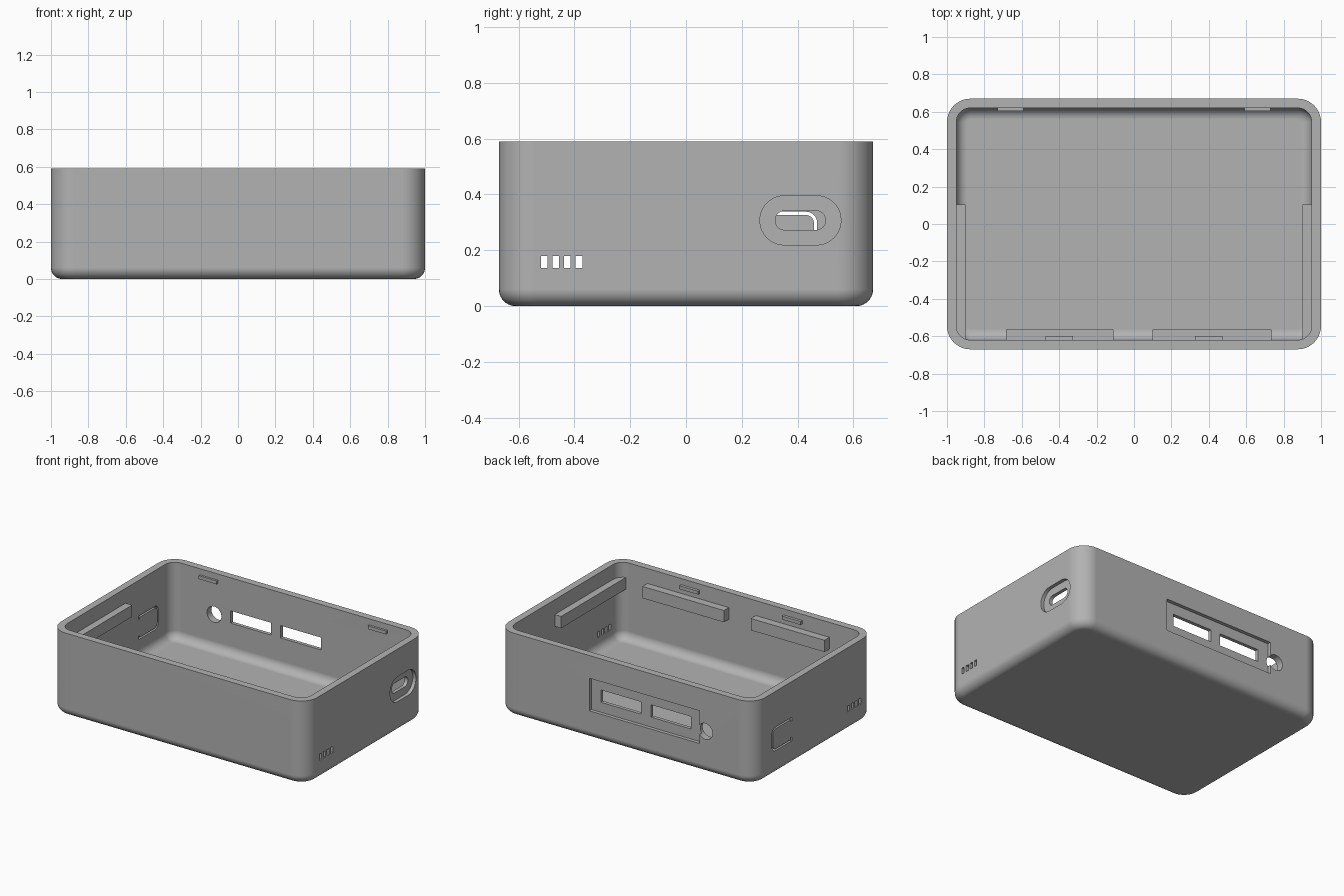
import bpy
import bmesh
from math import sin, cos, pi

if "Cube" in bpy.data.objects:
    bpy.data.objects.remove(bpy.data.objects["Cube"], do_unlink=True)

HX, HY, H = 1.0, 0.67, 0.59
WALL, CORNER, FILLET = 0.05, 0.125, 0.06
STEPS = 10

grey = bpy.data.materials.new("plain grey")
grey.use_nodes = True
GREY = (0.45, 0.45, 0.45, 1)
grey.diffuse_color = GREY
grey.node_tree.nodes["Principled BSDF"].inputs["Base Color"].default_value = GREY


def make_object(name, bm):
    bmesh.ops.recalc_face_normals(bm, faces=bm.faces)
    mesh = bpy.data.meshes.new(name)
    bm.to_mesh(mesh)
    bm.free()
    mesh.materials.append(grey)
    obj = bpy.data.objects.new(name, mesh)
    bpy.context.collection.objects.link(obj)
    return obj


def rounded(cx, cy, hx, hy, r, steps=STEPS):
    """Outline of a rounded rectangle, counter-clockwise."""
    pts = []
    for k, (sx, sy) in enumerate([(1, 1), (-1, 1), (-1, -1), (1, -1)]):
        for i in range(steps + 1):
            a = pi / 2 * (k + i / steps)
            pts.append((cx + sx * (hx - r) + r * cos(a), cy + sy * (hy - r) + r * sin(a)))
    return pts


def prism(name, pts, axis, lo, hi):
    """Extrude a 2D outline along the x or y axis."""
    bm = bmesh.new()
    rings = [[bm.verts.new((d, u, v) if axis == "x" else (u, d, v)) for u, v in pts]
             for d in (lo, hi)]
    n = len(pts)
    for ring in rings:
        bm.faces.new(ring)
    for i in range(n):
        j = (i + 1) % n
        bm.faces.new((rings[0][i], rings[0][j], rings[1][j], rings[1][i]))
    return make_object(name, bm)


def block(name, x0, x1, y0, y1, z0, z1):
    return prism(name, [(x0, z0), (x1, z0), (x1, z1), (x0, z1)], "y", y0, y1)


# Case shell: stacked rounded rings up the outside and down the inside
def fillet_levels(inset, base):
    """Insets and heights of the rounded lower edge, ending at the top rim."""
    levels = []
    for i in range(STEPS + 1):
        a = pi / 2 * i / STEPS
        levels.append((inset + FILLET * (1 - sin(a)), base + FILLET * (1 - cos(a))))
    return levels + [(inset, H)]


bm = bmesh.new()
rings = []
for inset, z in fillet_levels(0, 0) + fillet_levels(WALL, WALL)[::-1]:
    outline = rounded(0, 0, HX - inset, HY - inset, CORNER - inset)
    rings.append([bm.verts.new((x, y, z)) for x, y in outline])
for lower, upper in zip(rings, rings[1:]):
    for i in range(len(lower)):
        j = (i + 1) % len(lower)
        bm.faces.new((lower[i], lower[j], upper[j], upper[i]))
bm.faces.new(rings[0])
bm.faces.new(rings[-1])
shell = make_object("case_shell", bm)

# Cutters for the +x wall: charging port recess and opening
cutters = [
    prism("port_recess", rounded(0.41, 0.307, 0.145, 0.088, 0.087), "x", 0.975, 1.1),
    prism("port_opening", rounded(0.41, 0.307, 0.09, 0.034, 0.033), "x", 0.9, 1.1),
]

# Vent slots through both side walls
for i in range(4):
    y = -0.508 + 0.0415 * i
    for side in (-1, 1):
        cutters.append(block("vent_slot", side - 0.1, side + 0.1,
                             y - 0.012, y + 0.012, 0.137, 0.18))


# Flexible button on the -x wall, freed by a U-shaped slot
def half_loop(inset):
    pts = rounded(0.36, 0.255, 0.11 - inset, 0.083 - inset, 0.04 - inset)
    pts = [p for p in pts if p[0] > 0.36]
    n = len(pts) // 2
    pts = pts[n:] + pts[:n]
    return [(0.25, pts[0][1])] + pts + [(0.25, pts[-1][1])]


cutters.append(prism("button_slot", half_loop(0) + half_loop(0.012)[::-1], "x", -1.1, -0.9))
for z in (0.18, 0.312):
    cutters.append(block("button_slot_end", -1.1, -0.9, 0.25, 0.262, z, z + 0.018))

# Back wall: connector recess, two windows and a round jack hole
cutters.append(block("connector_recess", -0.575, 0.285, 0.645, 0.8, 0.2, 0.43))
for x in (-0.335, 0.055):
    cutters.append(block("connector_window", x - 0.157, x + 0.157, 0.55, 0.8, 0.27, 0.357))
cutters.append(prism("jack_hole", rounded(-0.62, 0.297, 0.056, 0.056, 0.0555), "y", 0.55, 0.8))

bpy.context.view_layer.objects.active = shell
shell.select_set(True)
for cutter in cutters:
    mod = shell.modifiers.new("cut", "BOOLEAN")
    mod.operation = "DIFFERENCE"
    mod.solver = "EXACT"
    mod.object = cutter
    bpy.ops.object.modifier_apply(modifier=mod.name)
    bpy.data.objects.remove(cutter, do_unlink=True)

# Smooth the rounded edges and keep the walls flat
bpy.ops.object.shade_smooth_by_angle(angle=pi / 6)
weighted = shell.modifiers.new("flat_walls", "WEIGHTED_NORMAL")
weighted.keep_sharp = True

# Support rails inside the side and front walls
RAIL = (0.402, 0.485)
block("left_rail", 0.9, 0.96, -0.615, 0.105, *RAIL)
block("right_rail", -0.96, -0.9, -0.615, 0.105, *RAIL)
block("front_left_rail", 0.1, 0.735, -0.63, -0.565, *RAIL)
block("front_right_rail", -0.685, -0.11, -0.63, -0.565, *RAIL)

# Snap tabs for the lid near the rim
for side, label in ((1, "left"), (-1, "right")):
    block("front_" + label + "_tab", side * 0.4 - 0.073, side * 0.4 + 0.073,
          -0.63, -0.6, 0.523, 0.547)
    block("back_" + label + "_tab", side * 0.66 - 0.07, side * 0.66 + 0.07,
          0.605, 0.63, 0.523, 0.547)
